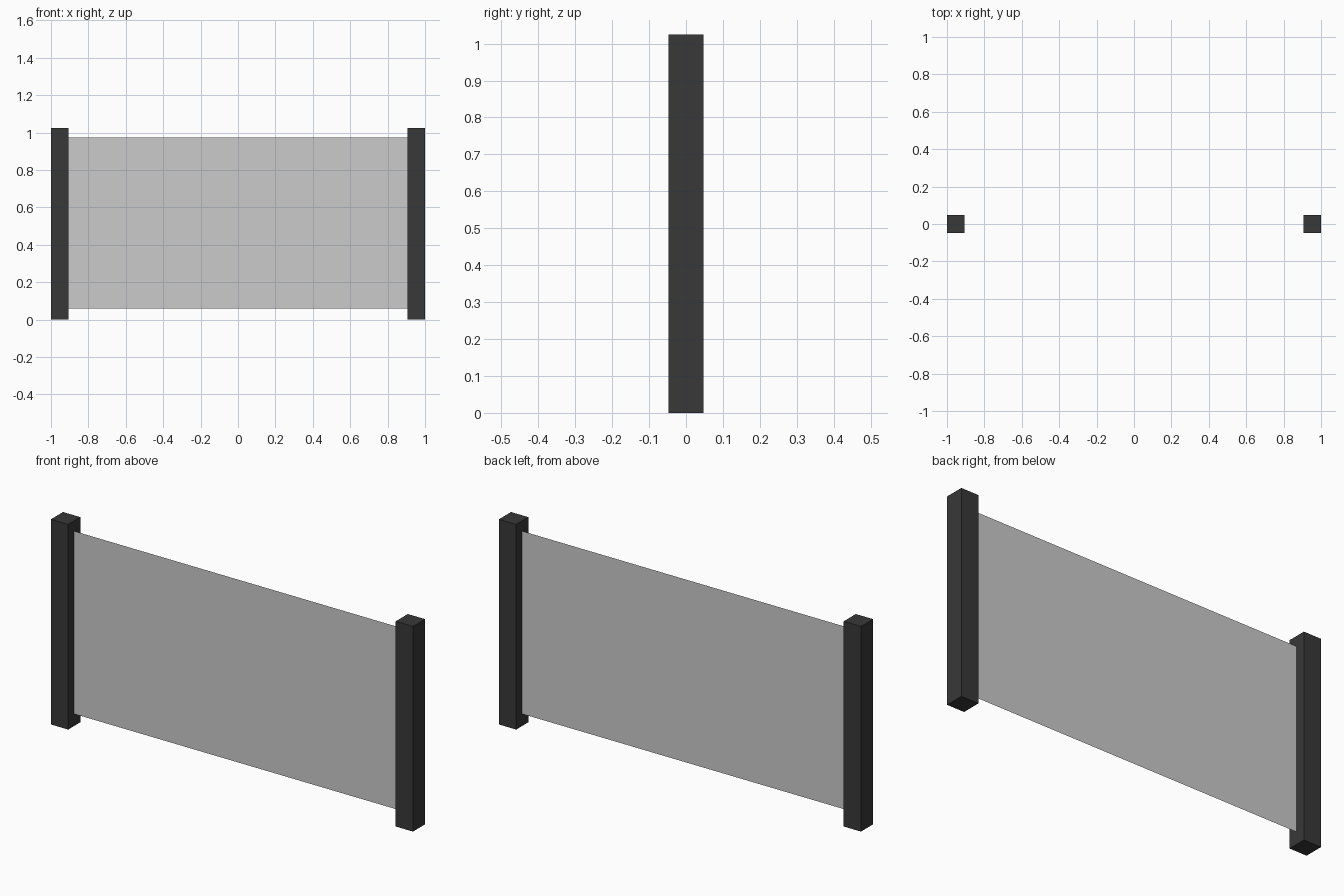
import bpy

if "Cube" in bpy.data.objects:
    bpy.data.objects.remove(bpy.data.objects["Cube"])

W = 0.095          # post width
H = 1.025          # post height
Z0, Z1 = 0.06, 0.973   # panel bottom and top
INNER = 1 - W      # inner face of the posts

dark = bpy.data.materials.new("dark_post")
dark.diffuse_color = (0.04, 0.04, 0.04, 1)
dark.use_nodes = True
dark.node_tree.nodes["Principled BSDF"].inputs["Base Color"].default_value = dark.diffuse_color


def post(name, side):
    bpy.ops.mesh.primitive_cube_add(size=1, location=(side * (1 - W / 2), 0, H / 2))
    ob = bpy.context.object
    ob.name = name
    ob.scale = (W, W, H)
    bpy.ops.object.transform_apply(location=False, rotation=False, scale=True)
    ob.data.materials.append(dark)


# Two square end posts
for name, side in (("left_post", -1), ("right_post", 1)):
    post(name, side)

# Thin flat panel spanning between the posts
mesh = bpy.data.meshes.new("panel")
mesh.from_pydata([(-INNER, 0, Z0), (INNER, 0, Z0), (INNER, 0, Z1), (-INNER, 0, Z1)],
                 [], [(0, 1, 2, 3)])
panel = bpy.data.objects.new("panel", mesh)
bpy.context.collection.objects.link(panel)
